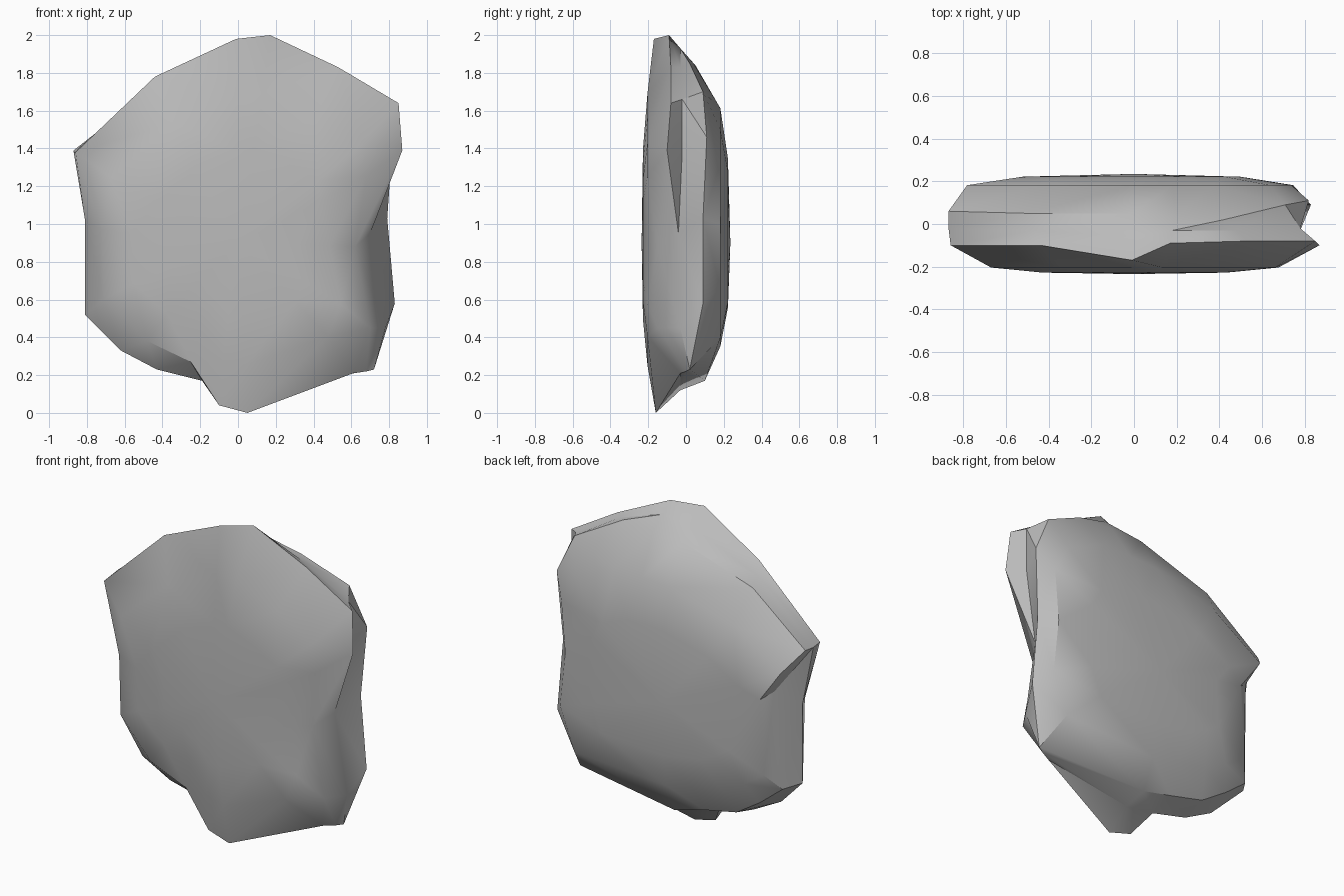
import bpy
import bmesh
import math
from mathutils import Vector

default_cube = bpy.data.objects.get("Cube")
if default_cube:
    bpy.data.objects.remove(default_cube, do_unlink=True)


def make_material(name, colour):
    material = bpy.data.materials.new(name)
    material.use_nodes = True
    material.diffuse_color = colour
    shader = material.node_tree.nodes["Principled BSDF"]
    shader.inputs["Base Color"].default_value = colour
    shader.inputs["Roughness"].default_value = 0.9
    return material


stone_grey = make_material("stone grey", (0.5, 0.5, 0.5, 1))

# Broken rim of the slab: front edge, chipped middle and back edge,
# each clockwise from the top
front_edge = [
    (-.01, -.17, 1.98), (.17, -.09, 2), (.53, -.08, 1.83), (.85, -.08, 1.64),
    (.87, -.1, 1.39), (.62, -.15, .88), (.7, -.15, .45), (.61, -.03, .21),
    (.05, -.16, 0), (-.1, -.15, .04), (-.25, -.16, .27), (-.48, -.18, .38),
    (-.71, -.15, .6), (-.72, -.15, .97), (-.86, -.1, 1.38), (-.44, -.1, 1.78),
]
chipped_middle = [
    (0, -.06, 1.89), (.18, -.03, 1.93), (.48, -.03, 1.83), (.78, -.02, 1.66),
    (.78, -.02, 1.38), (.7, -.04, .95), (.78, -.03, .45), (.68, 0, .22),
    (.03, -.03, .12), (-.19, -.06, .17), (-.43, -.06, .23), (-.62, -.06, .33),
    (-.81, 0, .52), (-.81, 0, 1.02), (-.87, -.02, 1.38), (-.47, -.03, 1.72),
]
back_edge = [
    (-.01, .05, 1.84), (.2, .04, 1.85), (.42, .02, 1.85), (.71, .09, 1.7),
    (.82, .11, 1.46), (.79, .09, 1.03), (.83, .09, .58), (.72, .02, .23),
    (.01, .1, .17), (-.19, .09, .22), (-.42, .1, .27), (-.59, .11, .38),
    (-.74, .1, .5), (-.71, .14, 1.12), (-.87, .06, 1.39), (-.5, .05, 1.68),
]
middle = Vector((0, 0, .9))


def inset_loop(edge, scale_x, scale_z, depth):
    """Shrink an edge towards the middle and flatten it at one depth."""
    loop = []
    for point in edge:
        offset = Vector(point) - middle
        loop.append(Vector((offset.x * scale_x, depth, middle.z + offset.z * scale_z)))
    return loop


def bridge(mesh, first, second):
    """Join two loops of vertices with a band of quads."""
    count = len(first)
    for i in range(count):
        j = (i + 1) % count
        mesh.faces.new((first[i], first[j], second[j], second[i]))


def close_with_fan(mesh, loop, tip):
    """Fill a loop with triangles that meet in one point."""
    centre = mesh.verts.new(tip)
    for i, vert in enumerate(loop):
        mesh.faces.new((vert, loop[(i + 1) % len(loop)], centre))


# Skin the slab from the flat front, over the rim, to the domed back
sections = [
    inset_loop(front_edge, .5, .45, -.228),
    inset_loop(front_edge, .78, .72, -.204),
    front_edge,
    chipped_middle,
    back_edge,
    inset_loop(back_edge, .9, .75, .182),
    inset_loop(back_edge, .6, .47, .222),
]
mesh = bmesh.new()
loops = [[mesh.verts.new(point) for point in section] for section in sections]
for first, second in zip(loops, loops[1:]):
    bridge(mesh, first, second)
close_with_fan(mesh, loops[0], (0, -.235, middle.z))
close_with_fan(mesh, loops[-1], (0, .235, middle.z))

# Split the bent rim quads into facets
bent = [face for face in mesh.faces if len(face.verts) > 3]
bmesh.ops.triangulate(mesh, faces=bent, quad_method="SHORT_EDGE")
bmesh.ops.recalc_face_normals(mesh, faces=mesh.faces)

data = bpy.data.meshes.new("rock_slab")
mesh.to_mesh(data)
mesh.free()
data.materials.append(stone_grey)
rock_slab = bpy.data.objects.new("rock_slab", data)
bpy.context.collection.objects.link(rock_slab)

# Smooth faces with crisp broken edges
bpy.ops.object.select_all(action="DESELECT")
rock_slab.select_set(True)
bpy.context.view_layer.objects.active = rock_slab
bpy.ops.object.shade_smooth_by_angle(angle=math.radians(35))
